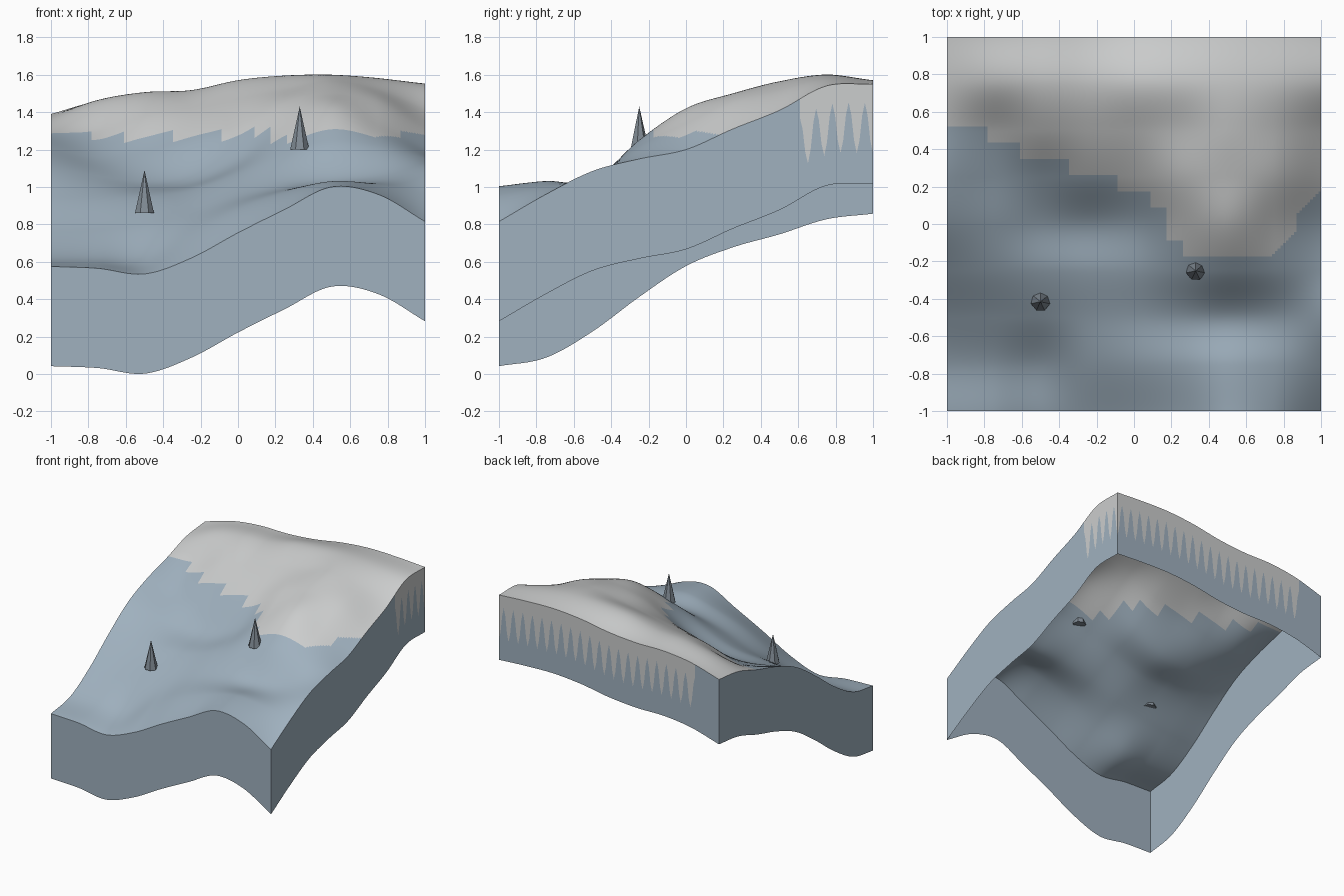
import bpy, bmesh, math
from mathutils import Vector

if "Cube" in bpy.data.objects:
    bpy.data.objects.remove(bpy.data.objects["Cube"])

CELLS, FINE = 23, 6            # coarse colour cells per side, fine steps per cell
N = CELLS * FINE
SKIRT = 0.533
SNOW_LINE, WALL_SNOW = 1.275, 1.455


def material(name, rgb):
    m = bpy.data.materials.new(name)
    m.use_nodes = True
    m.diffuse_color = (*rgb, 1)
    m.node_tree.nodes["Principled BSDF"].inputs["Base Color"].default_value = (*rgb, 1)
    return m


rock = material("blue_grey_rock", (0.35, 0.44, 0.52))
snow = material("pale_snow", (0.60, 0.61, 0.61))
dark = material("dark_slate", (0.22, 0.26, 0.30))

# Control heights in hundredths, front row first, left to right
CONTROL = [
    (57.5, 56.5, 53.5, 62, 75.5, 88, 100, 96, 81.5),
    (62, 62, 62, 75, 88, 97, 103, 101, 96),
    (76, 77, 80, 86, 95, 101, 103, 105, 108.5),
    (94.5, 94, 95, 98, 107, 118, 125, 122, 115),
    (111, 106, 103, 105, 115, 132, 142, 134, 120),
    (121, 116, 119, 126, 133, 145, 150, 146, 131),
    (128, 129, 138, 142, 147, 152, 156.5, 152, 141),
    (136, 145, 150, 151.5, 157, 159.5, 160, 158, 154),
    (139, 146, 149, 149, 151, 155, 157, 156.5, 155),
]


def spline(values, s):
    """Smooth curve through evenly spaced values, s from -1 to 1."""
    v = [2 * values[0] - values[1], *values, 2 * values[-1] - values[-2]]
    f = (s + 1) / 2 * (len(values) - 1)
    i = max(0, min(int(f), len(values) - 2))
    t = f - i
    a, b, c, d = v[i:i + 4]
    return b + t / 2 * (c - a + t * (2 * a - 5 * b + 4 * c - d + t * (3 * (b - c) + d - a)))


def height(x, y):
    return spline([spline(row, x) for row in CONTROL], y) / 100


def coord(i, n):
    return 2 * i / n - 1


def make_object(name, bm, mats, smooth):
    me = bpy.data.meshes.new(name)
    for f in bm.faces:
        f.smooth = smooth
    bm.to_mesh(me)
    bm.free()
    for m in mats:
        me.materials.append(m)
    ob = bpy.data.objects.new(name, me)
    bpy.context.collection.objects.link(ob)
    return ob


# Which coarse grid points are above the snow line
snowy = [[height(coord(i, CELLS), coord(j, CELLS)) > SNOW_LINE for i in range(CELLS + 1)]
         for j in range(CELLS + 1)]


def is_snow(i, j):
    ci, cj = i // FINE, j // FINE
    u, v = (i % FINE + 0.5) / FINE, (j % FINE + 0.5) / FINE
    p, r = snowy[cj][ci], snowy[cj + 1][ci + 1]
    if u > v:
        q = snowy[cj][ci + 1]
        return p + (q - p) * u + (r - q) * v > 0.5
    q = snowy[cj + 1][ci]
    return p + (q - p) * v + (r - q) * u > 0.5


# Hillside sheet
bm = bmesh.new()
rows = []
for j in range(N + 1):
    y = coord(j, N)
    profile = [[row[k] for row in CONTROL] for k in range(len(CONTROL[0]))]
    across = [spline(col, y) / 100 for col in profile]
    rows.append([bm.verts.new((coord(i, N), y, spline(across, coord(i, N)))) for i in range(N + 1)])
for j in range(N):
    for i in range(N):
        f = bm.faces.new((rows[j][i], rows[j][i + 1], rows[j + 1][i + 1], rows[j + 1][i]))
        f.material_index = int(is_snow(i, j))
make_object("hillside", bm, (rock, snow), True)

# Four hanging skirt walls, with snow fingers on the high stretches
corners = [(-1, -1), (1, -1), (1, 1), (-1, 1)]
for k, name in enumerate(("front_skirt", "right_skirt", "back_skirt", "left_skirt")):
    start, end = Vector(corners[k]), Vector(corners[(k + 1) % 4])
    bm = bmesh.new()
    columns = []
    for i in range(N + 1):
        x, y = start.lerp(end, i / N)
        z = height(x, y)
        finger = 0.235 + 0.135 * math.cos(2 * math.pi * i / FINE)
        columns.append([bm.verts.new((x, y, z - d)) for d in (0, finger, SKIRT)])
    for i in range(N):
        a, b = columns[i], columns[i + 1]
        cx, cy = start.lerp(end, round((i + 0.5) / FINE) / CELLS)
        upper = bm.faces.new((a[1], b[1], b[0], a[0]))
        upper.material_index = int(height(cx, cy) > WALL_SNOW)
        bm.faces.new((a[2], b[2], b[1], a[1]))
    make_object(name, bm, (rock, snow), False)

# Two slim seven-sided spires
for name, x, y, base in (("left_spire", -0.5, -0.415, 0.86), ("right_spire", 0.33, -0.25, 1.2)):
    bm = bmesh.new()
    bmesh.ops.create_cone(bm, cap_ends=True, segments=7, radius1=0.052, radius2=0, depth=0.23)
    ob = make_object(name, bm, (dark,), False)
    ob.location = (x, y, base + 0.115)
